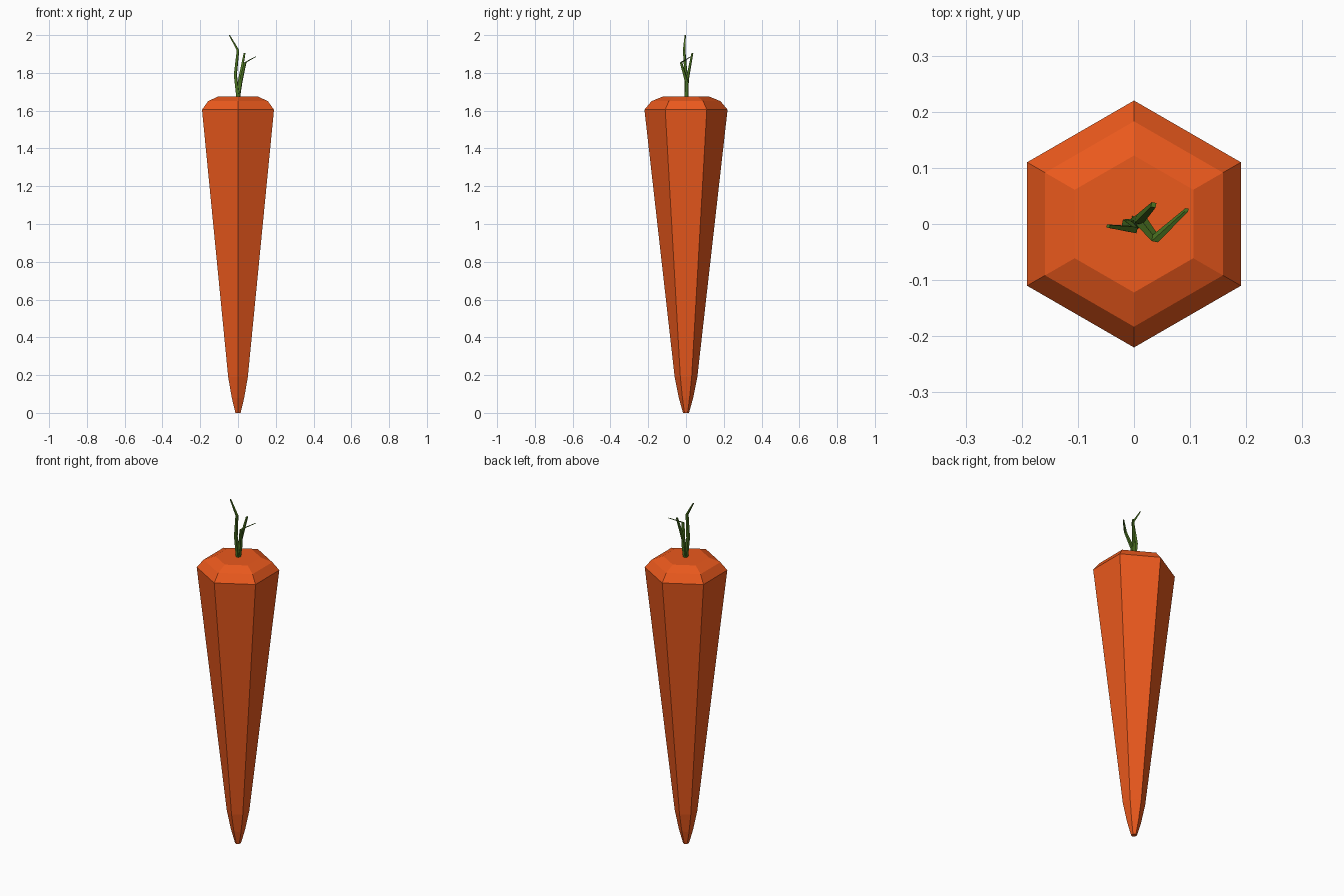
import bpy, bmesh, math
from mathutils import Vector

if "Cube" in bpy.data.objects:
    bpy.data.objects.remove(bpy.data.objects["Cube"])


def material(name, color):
    m = bpy.data.materials.new(name)
    m.diffuse_color = (*color, 1)
    m.use_nodes = True
    m.node_tree.nodes["Principled BSDF"].inputs["Base Color"].default_value = m.diffuse_color
    return m


def loft(name, rings, mat):
    """Skin a list of point rings into a closed, flat-shaded solid."""
    bm = bmesh.new()
    loops = [[bm.verts.new(p) for p in ring] for ring in rings]
    n = len(loops[0])
    for a, b in zip(loops, loops[1:]):
        for i in range(n):
            j = (i + 1) % n
            bm.faces.new((a[i], a[j], b[j], b[i]))
    bm.faces.new(loops[0][::-1])
    bm.faces.new(loops[-1])
    bmesh.ops.recalc_face_normals(bm, faces=bm.faces)
    me = bpy.data.meshes.new(name)
    bm.to_mesh(me)
    bm.free()
    me.materials.append(mat)
    ob = bpy.data.objects.new(name, me)
    bpy.context.collection.objects.link(ob)
    return ob


def ring(center, radius, sides, phase):
    return [Vector(center) + Vector((radius * math.cos(phase + math.tau * i / sides),
                                     radius * math.sin(phase + math.tau * i / sides), 0))
            for i in range(sides)]


orange = material("orange", (0.83, 0.10, 0.012))
green = material("green", (0.07, 0.17, 0.015))

# Hexagonal tapering root with a bevelled crown
profile = [(0.016, 0), (0.038, 0.08), (0.06, 0.19), (0.22, 1.605), (0.183, 1.65), (0.122, 1.675)]
loft("root", [ring((0, 0, z), r, 6, math.pi / 2) for r, z in profile], orange)

# Thin bent stems: (x, y, z, radius)
stems = {
    "tall_stem": [(0, 0, 1.67, 0.011), (-0.014, 0.0, 1.79, 0.010),
                  (0, -0.01, 1.92, 0.008), (-0.046, -0.004, 2.0, 0.004)],
    "side_stem": [(0.002, 0.005, 1.67, 0.011), (0.014, 0.004, 1.75, 0.011),
                  (0.038, -0.026, 1.855, 0.008), (0.094, 0.025, 1.886, 0.004)],
    "short_stem": [(0, 0, 1.67, 0.011), (0.01, 0.008, 1.77, 0.010),
                   (0.035, 0.034, 1.906, 0.006)],
}
for name, pts in stems.items():
    loft(name, [ring(p[:3], p[3], 4, 0.6) for p in pts], green)
